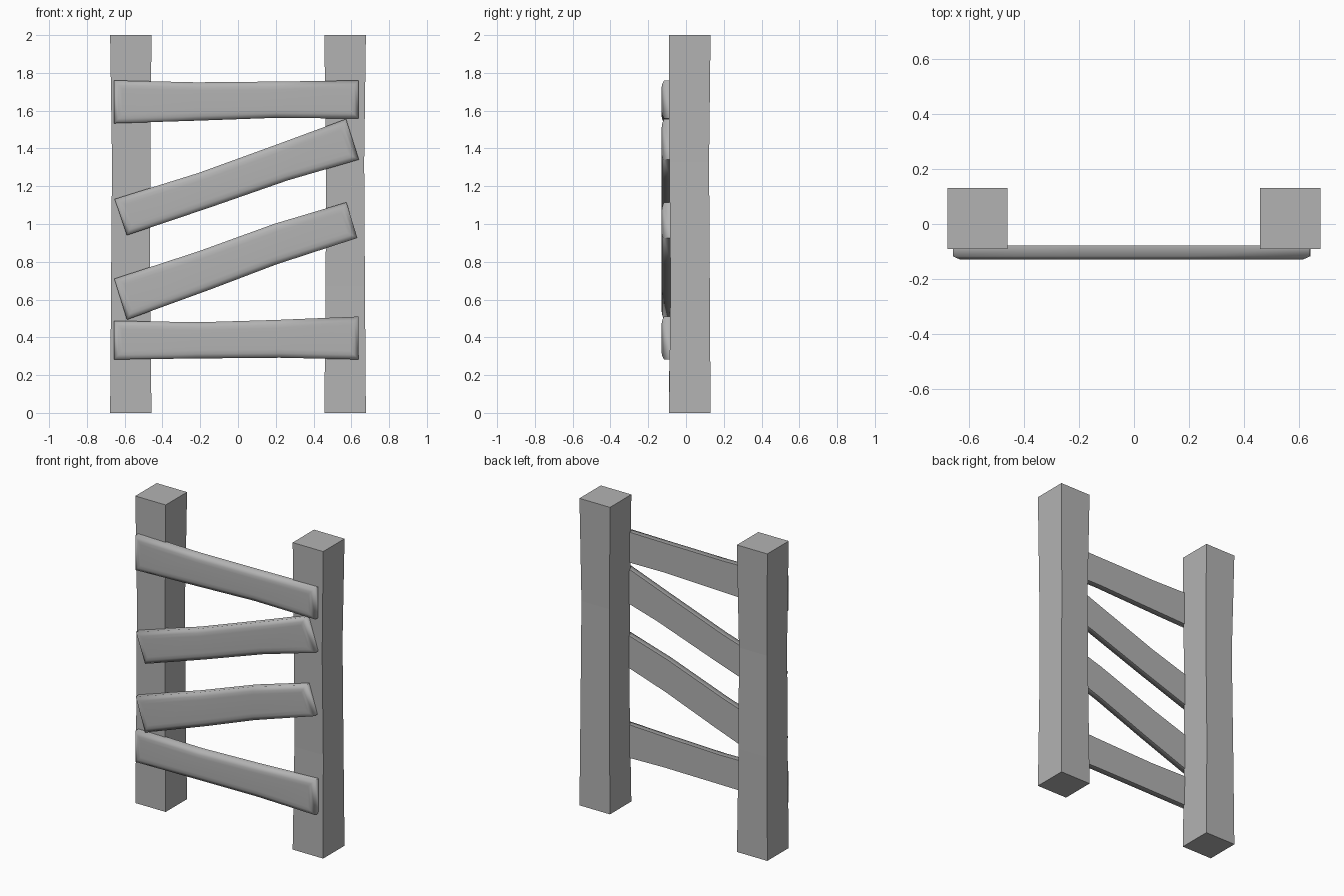
import bpy, bmesh

if "Cube" in bpy.data.objects:
    bpy.data.objects.remove(bpy.data.objects["Cube"])

grey = bpy.data.materials.new("dark_grey")
grey.diffuse_color = (0.45, 0.45, 0.45, 1)
grey.use_nodes = True
grey.node_tree.nodes["Principled BSDF"].inputs["Base Color"].default_value = grey.diffuse_color


def finish(bm, name, smooth=False):
    bmesh.ops.recalc_face_normals(bm, faces=bm.faces)
    me = bpy.data.meshes.new(name)
    bm.to_mesh(me)
    bm.free()
    me.materials.append(grey)
    ob = bpy.data.objects.new(name, me)
    bpy.context.collection.objects.link(ob)
    if smooth:
        bpy.ops.object.select_all(action='DESELECT')
        ob.select_set(True)
        bpy.context.view_layer.objects.active = ob
        bpy.ops.object.shade_smooth_by_angle(angle=1.3)
    return ob


def post(name, rings):
    # square post lofted through (z, x0, x1, y0, y1) rings
    bm = bmesh.new()
    loops = [[bm.verts.new(p) for p in
              ((x0, y0, z), (x1, y0, z), (x1, y1, z), (x0, y1, z))]
             for z, x0, x1, y0, y1 in rings]
    for a, b in zip(loops, loops[1:]):
        for i in range(4):
            j = (i + 1) % 4
            bm.faces.new((a[i], a[j], b[j], b[i]))
    bm.faces.new(loops[0][::-1])
    bm.faces.new(loops[-1])
    return finish(bm, name)


def plank(name, bottom, top):
    # uneven board outline in x-z, extruded to the front, with a chamfered front rim
    bm = bmesh.new()
    lo = [bm.verts.new((x, -0.078, z)) for x, z in bottom]
    hi = [bm.verts.new((x, -0.078, z)) for x, z in top]
    back = [bm.faces.new((lo[i], lo[i + 1], hi[i + 1], hi[i]))
            for i in range(len(lo) - 1)]
    ext = bmesh.ops.extrude_face_region(bm, geom=back, use_keep_orig=True)["geom"]
    for v in ext:
        if isinstance(v, bmesh.types.BMVert):
            v.co.y = -0.117
    bmesh.ops.recalc_face_normals(bm, faces=bm.faces)
    front = [f for f in ext if isinstance(f, bmesh.types.BMFace)]
    # chamfer step, then a nearly flat step that keeps the face shading even
    for inset, y in ((0.024, -0.128), (0.02, -0.129)):
        bmesh.ops.inset_region(bm, faces=front, thickness=inset, use_even_offset=True)
        for v in {v for f in front for v in f.verts}:
            v.co.y = y
    return finish(bm, name, True)


# Upright posts, slightly waisted
post("left_post", [(0, -0.677, -0.458, -0.09, 0.13),
                   (0.67, -0.672, -0.466, -0.086, 0.125),
                   (1.33, -0.667, -0.464, -0.088, 0.118),
                   (2, -0.677, -0.458, -0.09, 0.13)])
post("right_post", [(0, 0.457, 0.677, -0.09, 0.13),
                    (0.67, 0.464, 0.672, -0.082, 0.126),
                    (1.33, 0.466, 0.668, -0.088, 0.122),
                    (2, 0.457, 0.677, -0.09, 0.13)])

# Cross boards: bottom edge points, top edge points
plank("top_board",
      [(-0.657, 1.533), (-0.22, 1.547), (0.2, 1.562), (0.639, 1.558)],
      [(-0.657, 1.76), (-0.22, 1.75), (0.2, 1.754), (0.639, 1.76)])
plank("upper_slanted_board",
      [(-0.588, 0.94), (-0.15, 1.087), (0.26, 1.23), (0.64, 1.341)],
      [(-0.653, 1.132), (-0.21, 1.27), (0.19, 1.415), (0.572, 1.556)])
plank("lower_slanted_board",
      [(-0.588, 0.493), (-0.15, 0.652), (0.2, 0.785), (0.632, 0.926)],
      [(-0.655, 0.71), (-0.21, 0.855), (0.19, 1.0), (0.574, 1.115)])
plank("bottom_board",
      [(-0.657, 0.283), (-0.22, 0.288), (0.22, 0.292), (0.639, 0.283)],
      [(-0.657, 0.487), (-0.2, 0.48), (0.2, 0.492), (0.639, 0.51)])
